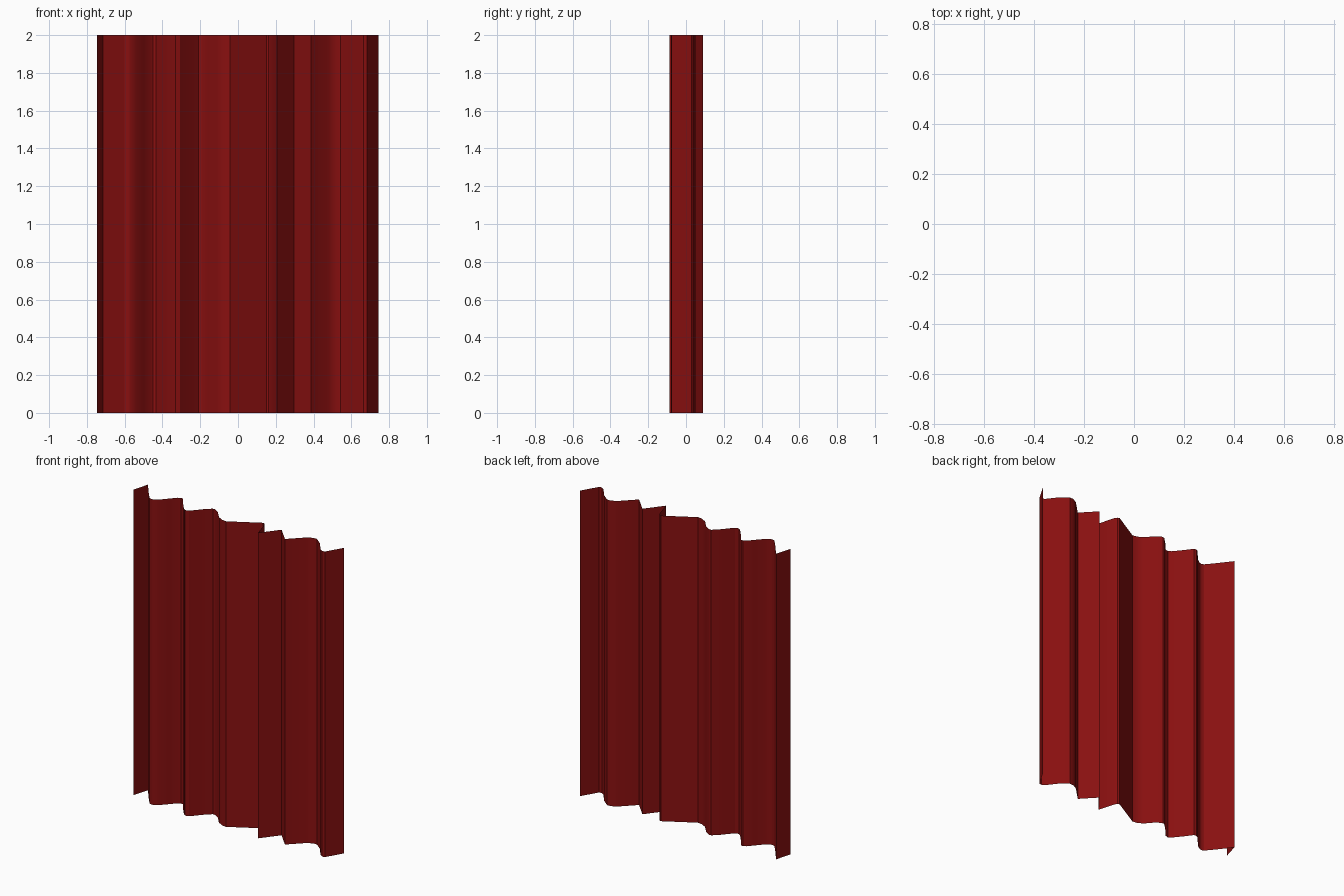
import bpy
import bmesh
from math import radians

# Pleated cross-section of the hanging sheet, left to right (x, y)
PROFILE = [
    (-0.746, -0.013), (-0.716, 0.091), (-0.650, 0.004), (-0.600, -0.057),
    (-0.585, -0.062), (-0.570, -0.060), (-0.538, -0.038), (-0.500, 0.004),
    (-0.466, 0.042), (-0.450, 0.051), (-0.434, 0.049), (-0.398, 0.000),
    (-0.350, -0.060), (-0.330, -0.075), (-0.306, -0.068), (-0.250, -0.004),
    (-0.208, 0.036), (-0.190, 0.036), (-0.158, 0.016), (-0.110, -0.040),
    (-0.074, -0.060), (-0.042, -0.065), (0.150, 0.044), (0.162, 0.040),
    (0.174, 0.024), (0.206, -0.088), (0.297, 0.028), (0.387, -0.068),
    (0.478, 0.022), (0.514, 0.041), (0.542, 0.042), (0.590, 0.004),
    (0.644, -0.066), (0.664, -0.079), (0.682, -0.076), (0.745, 0.030),
]
HEIGHT = 2.0

# Curtain: extrude the cross-section straight up as a single sheet
bm = bmesh.new()
bottom = [bm.verts.new((x, y, 0)) for x, y in PROFILE]
top = [bm.verts.new((x, y, HEIGHT)) for x, y in PROFILE]
for i in range(len(PROFILE) - 1):
    bm.faces.new((bottom[i], bottom[i + 1], top[i + 1], top[i]))
mesh = bpy.data.meshes.new("curtain")
bm.to_mesh(mesh)
bm.free()
curtain = bpy.data.objects.new("curtain", mesh)
bpy.context.collection.objects.link(curtain)

# Dark red cloth
cloth = bpy.data.materials.new("red_cloth")
cloth.diffuse_color = (0.25, 0.005, 0.005, 1)
mesh.materials.append(cloth)

# Soft folds, sharp creases
bpy.context.view_layer.objects.active = curtain
curtain.select_set(True)
bpy.ops.object.shade_smooth_by_angle(angle=radians(30))
